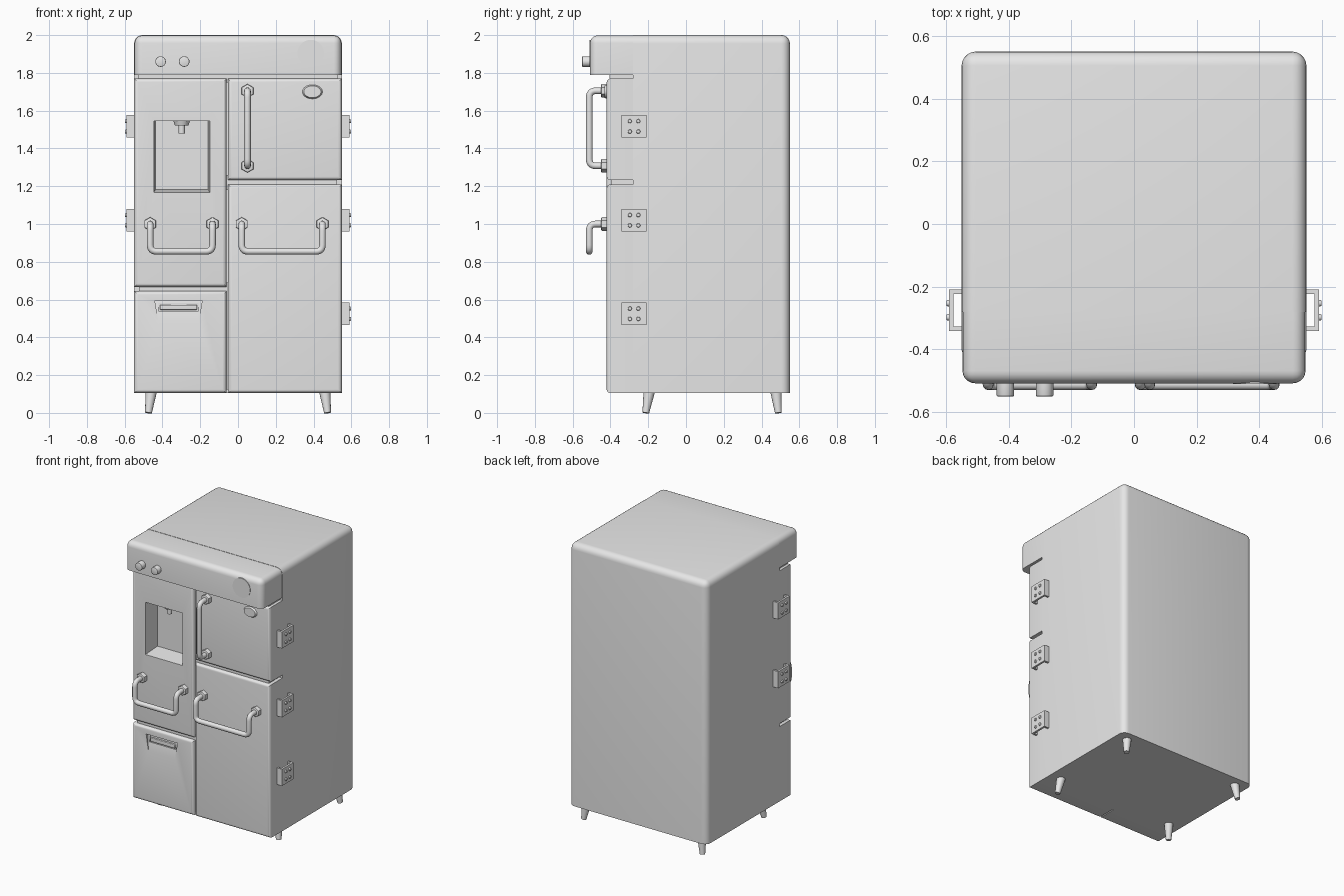
import bpy, bmesh, math
from mathutils import Vector, Matrix

cube = bpy.data.objects.get("Cube")
if cube:
    bpy.data.objects.remove(cube, do_unlink=True)

GREY = (0.8, 0.8, 0.8, 1)
enamel = bpy.data.materials.new("light grey enamel")
enamel.use_nodes = True
enamel.diffuse_color = GREY
enamel.node_tree.nodes["Principled BSDF"].inputs["Base Color"].default_value = GREY

BACK, SEAM, FACE, BASE, TOP, SIDE = 0.55, -0.28, -0.42, 0.105, 2.0, 0.55


def finish(obj, smooth=True):
    if not obj.data.materials:
        obj.data.materials.append(enamel)
    bpy.ops.object.select_all(action='DESELECT')
    obj.select_set(True)
    bpy.context.view_layer.objects.active = obj
    if smooth:
        bpy.ops.object.shade_smooth_by_angle(angle=math.radians(35))
    return obj


def to_object(name, bm, smooth=True):
    bmesh.ops.recalc_face_normals(bm, faces=bm.faces)
    mesh = bpy.data.meshes.new(name)
    bm.to_mesh(mesh)
    bm.free()
    obj = bpy.data.objects.new(name, mesh)
    bpy.context.collection.objects.link(obj)
    return finish(obj, smooth)


def block(name, lo, hi, radius=0, pick=None, reshape=None):
    """Box between two corners; pick(a, b) chooses the edges to round."""
    bm = bmesh.new()
    bmesh.ops.create_cube(bm, size=1)
    for v in bm.verts:
        v.co = Vector([l + (c + 0.5) * (h - l) for c, l, h in zip(v.co, lo, hi)])
    if reshape:
        for v in bm.verts:
            reshape(v.co)
    if radius:
        edges = [e for e in bm.edges if pick is None or pick(e.verts[0].co, e.verts[1].co)]
        bmesh.ops.bevel(bm, geom=edges, offset=radius, segments=5, profile=0.5, affect='EDGES')
    return to_object(name, bm)


def rod(name, start, end, r1, r2=None, sides=24, flat=1.0, bevel=0):
    """Round or polygonal bar from start to end."""
    start, end = Vector(start), Vector(end)
    axis = end - start
    bm = bmesh.new()
    bmesh.ops.create_cone(bm, cap_ends=True, segments=sides, radius1=r1,
                          radius2=r1 if r2 is None else r2, depth=axis.length)
    if bevel:
        rim = [e for e in bm.edges if all(v.co.z > 0 for v in e.verts)]
        bmesh.ops.bevel(bm, geom=rim, offset=bevel, segments=2, profile=0.5, affect='EDGES')
    turn = axis.to_track_quat('Z', 'Y').to_matrix().to_4x4()
    bmesh.ops.transform(bm, verts=bm.verts, matrix=Matrix.Translation((start + end) / 2) @ turn)
    for v in bm.verts:
        v.co.z = start.z + (v.co.z - start.z) * flat
    return to_object(name, bm)


def cut(obj, cutter):
    mod = obj.modifiers.new("recess", 'BOOLEAN')
    mod.operation, mod.solver, mod.object = 'DIFFERENCE', 'EXACT', cutter
    finish(obj, False)
    bpy.ops.object.modifier_apply(modifier=mod.name)
    bpy.data.objects.remove(cutter, do_unlink=True)
    finish(obj)


def tube(name, points, radius, fillet=0.035):
    """Bent pipe through the points with rounded corners."""
    pts = [Vector(p) for p in points]
    path = [pts[0]]
    for a, b, c in zip(pts, pts[1:], pts[2:]):
        p, q = b + (a - b).normalized() * fillet, b + (c - b).normalized() * fillet
        for i in range(7):
            t = i / 6
            path.append(p * (1 - t) ** 2 + b * 2 * t * (1 - t) + q * t * t)
    path.append(pts[-1])
    curve = bpy.data.curves.new(name, 'CURVE')
    curve.dimensions, curve.bevel_depth, curve.bevel_resolution = '3D', radius, 4
    spline = curve.splines.new('POLY')
    spline.points.add(len(path) - 1)
    for point, co in zip(spline.points, path):
        point.co = (*co, 1)
    obj = bpy.data.objects.new(name, curve)
    bpy.context.collection.objects.link(obj)
    finish(obj, False)
    bpy.ops.object.convert(target='MESH')
    return finish(bpy.context.view_layer.objects.active)


def front_edge(a, b):
    return a.y < FACE + 0.01 and b.y < FACE + 0.01


# Cabinet: rounded at the back corners and around the top
def cabinet_edge(a, b):
    return (a.y + b.y > 2 * BACK - 0.01) and a.z + b.z > 2 * BASE + 0.01 or \
        (a.z + b.z > 2 * TOP - 0.01 and abs(a.x + b.x) > 1)


block("cabinet", (-SIDE, SEAM, BASE), (SIDE, BACK, TOP), 0.045, cabinet_edge)

# Control header overhanging the doors
block("control_header", (-SIDE + 0.003, -0.508, 1.79), (SIDE - 0.003, SEAM, TOP - 0.002), 0.04,
      lambda a, b: (a.y + b.y < -1 and a.z + b.z > 3.6)
      or (a.z + b.z > 3.99 and abs(a.x + b.x) > 1))
block("header_filler", (-SIDE + 0.02, FACE + 0.015, 1.75), (SIDE - 0.02, SEAM, 1.80))

# Doors with softly rounded front edges
MID = -0.057
doors = {}
for name, x0, x1, z0, z1 in (
        ("dispenser_door", -SIDE, MID - 0.004, 0.667, 1.77),
        ("drawer_front", -SIDE, MID - 0.004, BASE, 0.645),
        ("upper_right_door", MID + 0.004, SIDE, 1.232, 1.77),
        ("lower_right_door", MID + 0.004, SIDE, BASE, 1.21)):
    doors[name] = block(name, (x0, FACE, z0), (x1, SEAM, z1), 0.02, front_edge)
block("door_backing", (-SIDE + 0.025, FACE + 0.022, BASE + 0.02), (MID + 0.03, SEAM, 0.69))
block("right_door_backing", (MID - 0.03, FACE + 0.022, 1.18), (SIDE - 0.025, SEAM, 1.26))


# Dispenser alcove, tapering inwards, with its spout
def taper(co):
    if co.y > FACE:
        co.x += 0.011 if co.x < -0.3 else -0.011
        if co.z < 1.3:
            co.z += 0.018


cut(doors["dispenser_door"],
    block("alcove_cutter", (-0.447, FACE - 0.02, 1.165), (-0.148, FACE + 0.125, 1.545), reshape=taper))
rod("spout_collar", (-0.298, -0.355, 1.55), (-0.298, -0.355, 1.522), 0.045, 0.036)
rod("spout", (-0.298, -0.355, 1.53), (-0.298, -0.355, 1.48), 0.017)


# Drawer pull: sloping scoop below a narrow slot
def scoop(co):
    if co.z < 0.5:
        co.x += 0.02 if co.x < -0.3 else -0.02
        if co.y > FACE:
            co.y = FACE - 0.002


cut(doors["drawer_front"],
    block("scoop_cutter", (-0.44, FACE - 0.02, 0.47), (-0.19, FACE + 0.02, 0.595), reshape=scoop))
cut(doors["drawer_front"],
    block("slot_cutter", (-0.42, FACE - 0.02, 0.54), (-0.21, FACE + 0.05, 0.583)))
block("drawer_pull_lip", (-0.413, FACE + 0.008, 0.545), (-0.217, FACE + 0.045, 0.572), 0.005)

# Handles on hexagonal mounts
OUT = -0.512


def handle(name, mounts, path):
    tube(name, path, 0.0175)
    for i, (x, z) in enumerate(mounts):
        rod(f"{name}_mount_{i + 1}", (x, FACE + 0.01, z), (x, -0.45, z), 0.036, sides=6, bevel=0.006)


handle("upper_door_handle", ((0.05, 1.705), (0.05, 1.308)),
       ((0.05, FACE, 1.705), (0.05, OUT, 1.705), (0.05, OUT, 1.308), (0.05, FACE, 1.308)))
for name, x0, x1 in (("dispenser_door_handle", -0.465, -0.135), ("lower_door_handle", 0.02, 0.447)):
    z, low = 1.0, 0.855
    handle(name, ((x0, z), (x1, z)),
           ((x0, FACE, z), (x0, OUT, z), (x0, OUT, low),
            (x1, OUT, low), (x1, OUT, z), (x1, FACE, z)))

# Header knobs, round plate and oval badge
for i, x in enumerate((-0.41, -0.285)):
    rod(f"knob_{i + 1}", (x, -0.5, 1.86), (x, -0.55, 1.86), 0.028, bevel=0.004)
rod("round_plate", (0.385, -0.47, 1.905), (0.385, -0.511, 1.905), 0.07, sides=40)
rod("oval_badge", (0.394, FACE + 0.01, 1.70), (0.394, -0.432, 1.70), 0.06, 0.045, sides=40, flat=0.7)

# Hinges: open brackets with four screws each
for side, label, heights in ((1, "left", (1.517, 1.02, 0.525)), (-1, "right", (1.517, 1.02))):
    for n, z in enumerate(heights):
        name = f"{label}_hinge_{n + 1}"
        for part, xa, xb, y0, y1 in (("plate", 0.576, 0.59, -0.341, -0.209),
                                     ("front_arm", 0.54, 0.58, -0.341, -0.327),
                                     ("rear_arm", 0.54, 0.58, -0.223, -0.209)):
            x0, x1 = sorted((side * xa, side * xb))
            block(f"{name}_{part}", (x0, y0, z - 0.06), (x1, y1, z + 0.06))
        for k in range(4):
            y, sz = -0.275 + (k % 2 - 0.5) * 0.045, z + (k // 2 - 0.5) * 0.055
            rod(f"{name}_screw_{k + 1}", (side * 0.585, y, sz), (side * 0.598, y, sz), 0.012, 0.009, 12)

# Splayed tapered feet
for x in (-1, 1):
    for y, spread, place in ((-0.195, -0.018, "front"), (0.477, 0.012, "rear")):
        rod(f"{place}_{'left' if x > 0 else 'right'}_foot", (x * 0.46, y, BASE + 0.005),
            (x * 0.474, y + spread, 0), 0.03, 0.018, 16)
